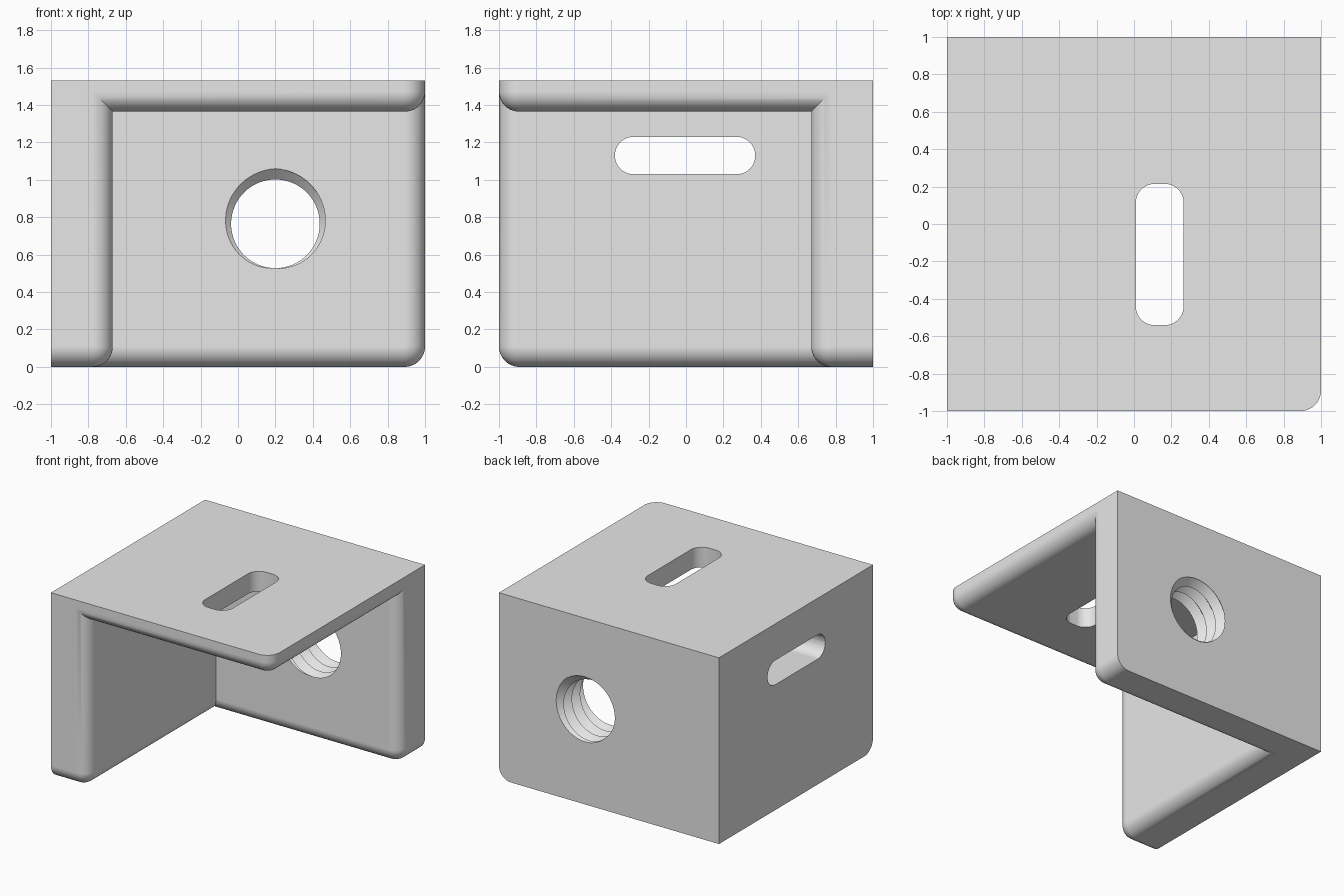
import bpy, bmesh, math
from mathutils import Matrix

if "Cube" in bpy.data.objects:
    bpy.data.objects.remove(bpy.data.objects["Cube"])

grey = bpy.data.materials.new("plain_grey")
grey.use_nodes = True
grey.diffuse_color = (0.8, 0.8, 0.8, 1)
grey.node_tree.nodes["Principled BSDF"].inputs["Base Color"].default_value = (0.8, 0.8, 0.8, 1)

# Levels along each axis: outer face, inner face, open end
LEVELS = [(-1, -0.67, 1), (1, 0.67, -1), (1.53, 1.365, 0)]
ROUND, FILLET = 0.11, 0.107


def make_object(name, bm):
    bmesh.ops.recalc_face_normals(bm, faces=bm.faces)
    mesh = bpy.data.meshes.new(name)
    bm.to_mesh(mesh)
    bm.free()
    mesh.materials.append(grey)
    obj = bpy.data.objects.new(name, mesh)
    bpy.context.collection.objects.link(obj)
    return obj


def round_edges(bm, edges, radius, segments=10):
    bmesh.ops.bevel(bm, geom=edges, offset=radius, segments=segments, profile=0.5,
                    affect='EDGES', clamp_overlap=False)


def is_inner(face):
    return any(all(abs(v.co[a] - LEVELS[a][1]) < 1e-4 for v in face.verts) for a in range(3))


# Three mutually perpendicular plates meeting at one corner
def make_bracket():
    bm = bmesh.new()
    verts = {}

    def vert(axis, level, b, c):
        key = [0, 0, 0]
        key[axis], key[(axis + 1) % 3], key[(axis + 2) % 3] = level, b, c
        key = tuple(key)
        if key not in verts:
            verts[key] = bm.verts.new([LEVELS[a][key[a]] for a in range(3)])
        return verts[key]

    outlines = [
        [(0, 0), (2, 0), (2, 2), (0, 2)],                  # outer face
        [(1, 1), (2, 1), (2, 2), (1, 2)],                  # inner face
        [(0, 0), (2, 0), (2, 1), (1, 1), (1, 2), (0, 2)],  # L-shaped end
    ]
    for axis in range(3):
        for level, outline in enumerate(outlines):
            bm.faces.new([vert(axis, level, b, c) for b, c in outline])
    bmesh.ops.recalc_face_normals(bm, faces=bm.faces)

    # Rounded free corner of each plate, then the fillet along its inner rim
    tips = [bm.edges.get((vert(a, 0, 2, 2), vert(a, 1, 2, 2))) for a in range(3)]
    round_edges(bm, tips, ROUND)
    rim = [e for e in bm.edges if sum(is_inner(f) for f in e.link_faces) == 1]
    round_edges(bm, rim, FILLET)
    return make_object("corner_bracket", bm)


# Rounded slot cutter running along one axis
def make_slot(name, centre, size, axis):
    bm = bmesh.new()
    bmesh.ops.create_cube(bm, size=1, matrix=Matrix.Translation(centre) @ Matrix.Diagonal((*size, 1)))
    along = [e for e in bm.edges if abs(e.verts[0].co[axis] - e.verts[1].co[axis]) > 0.01]
    round_edges(bm, along, 0.0995)
    return make_object(name, bm)


# Helical V-thread cutter through the back plate
def make_thread(name, cx, cz, minor, depth, pitch, sides=64):
    bm = bmesh.new()
    first, last = -4, 8
    start = LEVELS[1][1]
    verts = {}

    def vert(j, i):
        if i == sides:
            j, i = j + 2, 0
        if (j, i) not in verts:
            turn = i / sides
            r = minor + (depth if j % 2 == 0 else 0)
            angle = math.tau * turn
            verts[j, i] = bm.verts.new((cx + r * math.sin(angle), start + pitch * (j / 2 + turn),
                                        cz + r * math.cos(angle)))
        return verts[j, i]

    for j in range(first, last):
        for i in range(sides):
            bm.faces.new((vert(j, i), vert(j, i + 1), vert(j + 1, i + 1), vert(j + 1, i)))
    boundary = [e for e in bm.edges if e.is_boundary]
    near, far = bm.verts.new((cx, 0.3, cz)), bm.verts.new((cx, 1.4, cz))
    for e in boundary:
        tip = near if e.verts[0].co.y < 0.8 else far
        bm.faces.new((*e.verts, tip))
    return make_object(name, bm)


bracket = make_bracket()
cutters = [
    make_slot("side_slot_cutter", (-0.83, -0.005, 1.13), (0.8, 0.75, 0.2), 0),
    make_slot("top_slot_cutter", (0.1375, -0.163, 1.45), (0.255, 0.755, 0.6), 2),
    make_thread("thread_cutter", 0.2, 0.765, 0.237, 0.058, 0.106),
]

# Cut the slots and the threaded hole
bpy.ops.object.select_all(action='DESELECT')
bpy.context.view_layer.objects.active = bracket
bracket.select_set(True)
for cutter in cutters:
    cutter.hide_render = True
    cut = bracket.modifiers.new(cutter.name, 'BOOLEAN')
    cut.operation, cut.solver, cut.object = 'DIFFERENCE', 'EXACT', cutter
    bpy.ops.object.modifier_apply(modifier=cut.name)
    bpy.data.objects.remove(cutter)

# Smooth fillets with flat plate faces
bpy.ops.object.shade_smooth_by_angle(angle=math.radians(30))
weighted = bracket.modifiers.new("face_weighting", 'WEIGHTED_NORMAL')
weighted.keep_sharp = True
